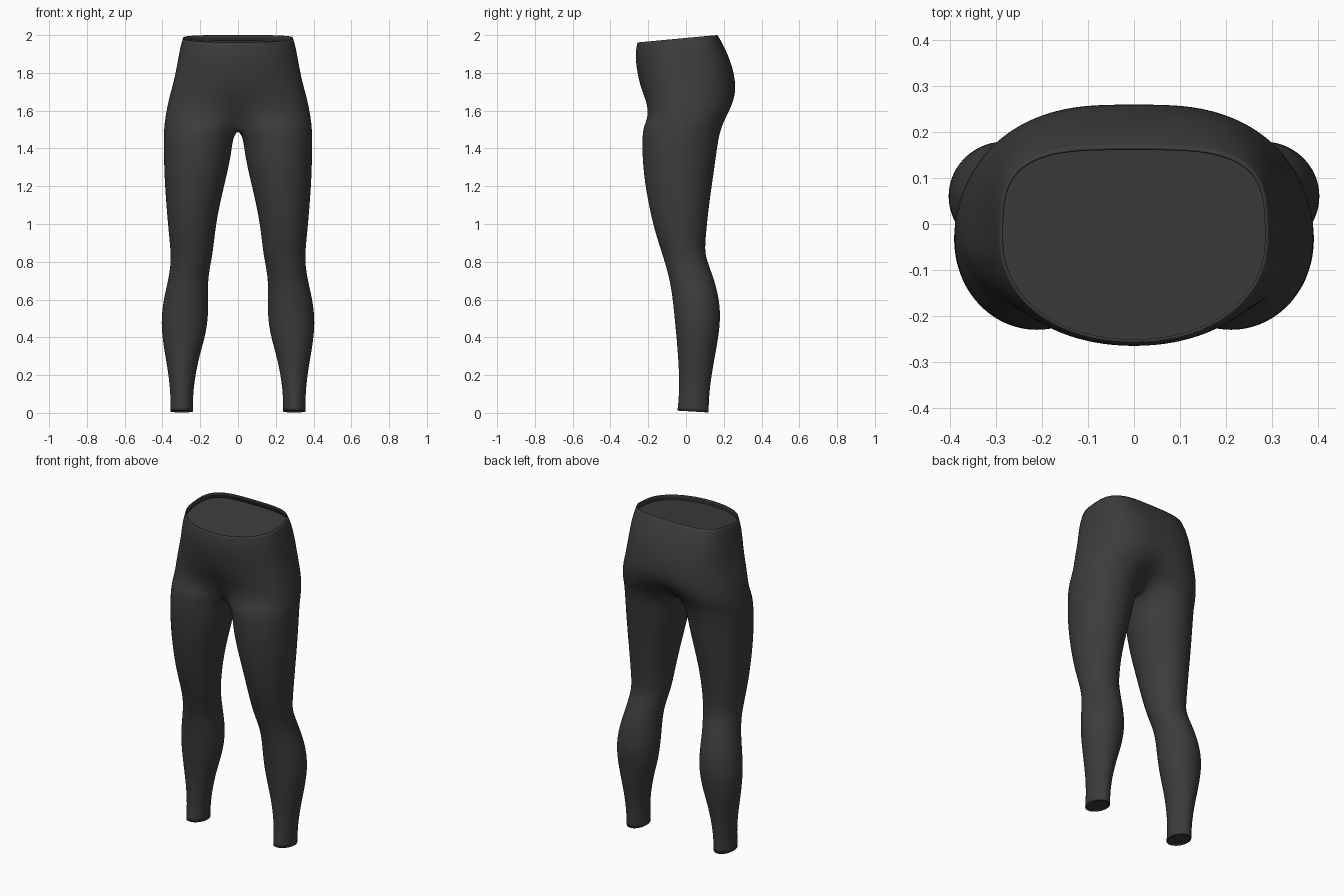
import bpy, bmesh
from math import sin, cos, radians

cube = bpy.data.objects.get("Cube")
if cube:
    bpy.data.objects.remove(cube)

mat = bpy.data.materials.new("charcoal fabric")
mat.use_nodes = True
CHARCOAL = (0.045, 0.045, 0.045, 1)
mat.diffuse_color = CHARCOAL
bsdf = mat.node_tree.nodes["Principled BSDF"]
bsdf.inputs["Base Color"].default_value = CHARCOAL
bsdf.inputs["Roughness"].default_value = 0.8

# Pelvis stations: height, half width, front y, back y, blend towards leg shape
PELVIS = [
    (1.985, .292, -.258, .167, 0), (1.93, .308, -.268, .20, 0),
    (1.86, .32, -.265, .232, 0), (1.78, .335, -.253, .258, 0),
    (1.70, .356, -.238, .27, .05), (1.64, .372, -.222, .264, .18),
    (1.58, .383, -.217, .24, .42), (1.535, .39, -.224, .208, .75),
    (1.505, .393, -.229, .188, 1),
]
# Leg stations: height, outer x, inner x, front y, back y
LEG = [
    (1.45, .394, .027, -.233, .173), (1.37, .394, .034, -.233, .162),
    (1.25, .391, .06, -.224, .145), (1.12, .382, .092, -.202, .126),
    (1.0, .372, .115, -.176, .112), (.9, .362, .127, -.146, .103),
    (.84, .357, .134, -.126, .102), (.78, .358, .146, -.108, .122),
    (.7, .371, .159, -.086, .152), (.6, .395, .156, -.071, .177),
    (.5, .408, .157, -.061, .184), (.4, .402, .174, -.051, .172),
    (.3, .385, .204, -.043, .154), (.2, .368, .225, -.037, .136),
    (.1, .358, .238, -.037, .123), (.007, .357, .238, -.046, .12),
]
STEP = 15
ARC = range(-150, 151, STEP)      # outer part of each ring, front to back
INNER = range(165, 196, STEP)     # inner thigh part, back to front


def leg_point(a, xo, xi, yf, yb):
    a = radians(a)
    return ((xo + xi) / 2 + (xo - xi) / 2 * cos(a),
            (yf + yb) / 2 + (yb - yf) / 2 * sin(a))


def pelvis_ring(z, xo, yf, yb, blend):
    """Half ring whose ends lie on the centre plane, with a tilted waist."""
    lift = max(0, (z - 1.7) / .285)
    pts = []
    for a in ARC:
        t = radians(a * .6)
        mid = -.035
        e, reach = (.95, mid - yf) if a < 0 else (.8 - .23 * lift, yb - mid)
        x = xo * max(cos(t), 0) ** e
        y = mid + (1 if a > 0 else -1) * reach * abs(sin(t)) ** e
        lx, ly = leg_point(a, xo, 0, yf, yb)
        x, y = x + (lx - x) * blend, y + (ly - y) * blend
        if abs(a) == 150:
            x = 0
        pts.append((x, y, z + .093 * y * lift))
    return pts


def leg_ring(z, xo, xi, yf, yb):
    tilt = .06 if z < .05 else 0
    ring = [leg_point(a, xo, xi, yf, yb) for a in [*ARC, *INNER]]
    return [(x, y, z - tilt * (y - .04)) for x, y in ring]


def make_object(name, bm, mirrored=False):
    mesh = bpy.data.meshes.new(name)
    bm.to_mesh(mesh)
    bm.free()
    mesh.materials.append(mat)
    obj = bpy.data.objects.new(name, mesh)
    bpy.context.collection.objects.link(obj)
    if mirrored:
        obj.modifiers.new("Mirror", 'MIRROR').use_clip = True
    return obj


def bridge(bm, upper, lower, closed=False):
    n = len(upper)
    for i in range(n if closed else n - 1):
        j = (i + 1) % n
        bm.faces.new((upper[i], lower[i], lower[j], upper[j]))


# Leggings: half pelvis flowing into one leg, mirrored and smoothed
bm = bmesh.new()
rows = [[bm.verts.new(p) for p in pelvis_ring(*s)] for s in PELVIS]
for upper, lower in zip(rows, rows[1:]):
    bridge(bm, upper, lower)

# Crotch seam closes the last half ring along the centre plane
z, xo, yf, yb, _ = PELVIS[-1]
seam = [bm.verts.new((0, leg_point(a, xo, 0, yf, yb)[1], z)) for a in INNER]
loops = [rows[-1] + seam]
loops += [[bm.verts.new(p) for p in leg_ring(*s)] for s in LEG]
for upper, lower in zip(loops, loops[1:]):
    bridge(bm, upper, lower, closed=True)
for f in bm.faces:
    f.smooth = True
leggings = make_object("leggings", bm, mirrored=True)
sub = leggings.modifiers.new("Smooth", 'SUBSURF')
sub.levels = sub.render_levels = 2
shell = leggings.modifiers.new("Fabric", 'SOLIDIFY')
shell.thickness = .006
shell.offset = -1


# Closing panels set just inside the openings
def make_cap(name, pts, drop, mirrored=False):
    cx = sum(p[0] for p in pts) / len(pts)
    cy = sum(p[1] for p in pts) / len(pts)
    bm = bmesh.new()
    bm.faces.new([bm.verts.new((cx + (x - cx) * .985, cy + (y - cy) * .985,
                                z + drop)) for x, y, z in pts])
    return make_object(name, bm, mirrored)


half = pelvis_ring(*PELVIS[0])
make_cap("waist_panel", half + [(-x, y, z) for x, y, z in half[-2:0:-1]], -.03)
ankle = make_cap("ankle_panels", leg_ring(*LEG[-1])[::-1], .008, mirrored=True)
